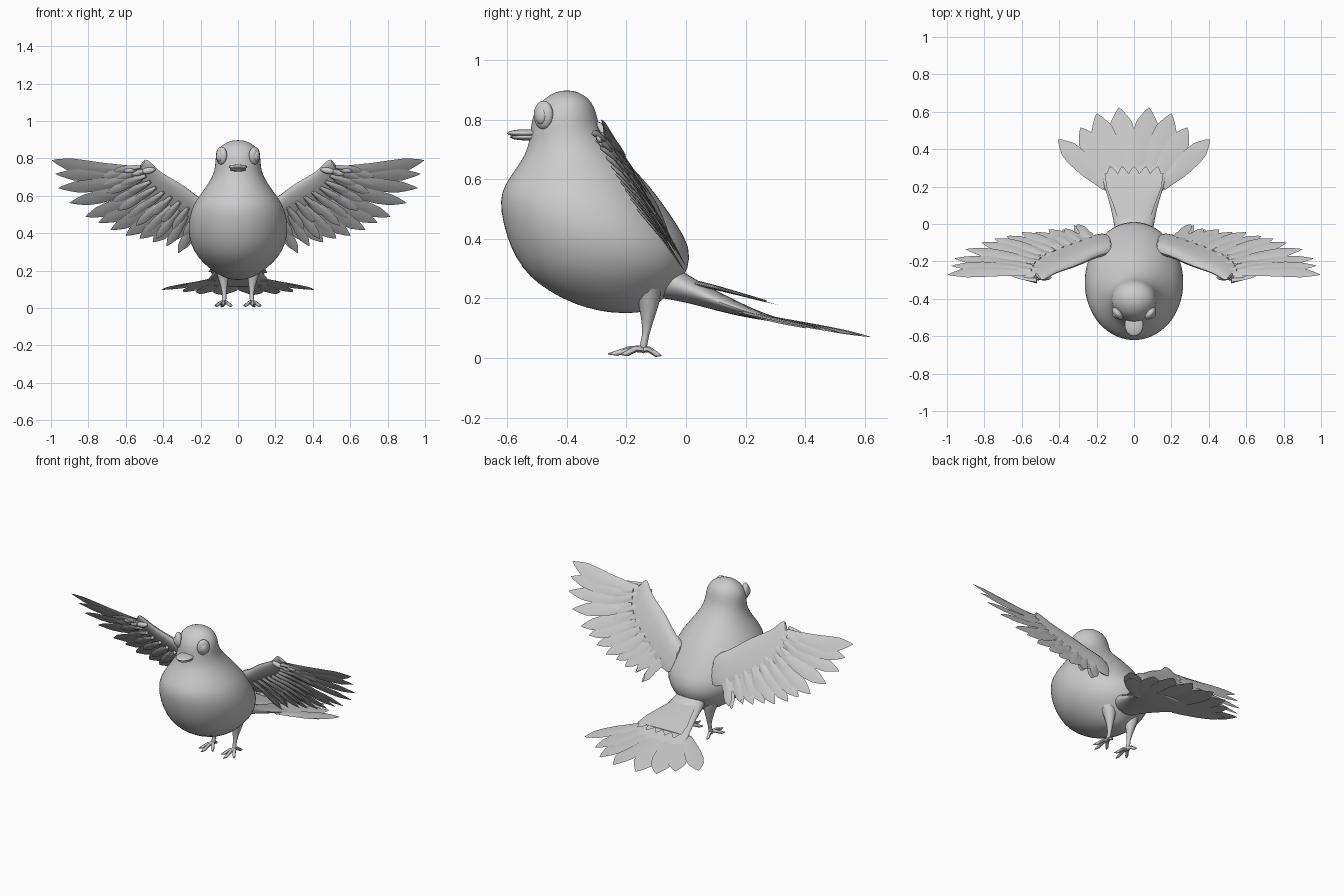
import bpy, bmesh, math
from mathutils import Vector, Matrix

if "Cube" in bpy.data.objects:
    bpy.data.objects.remove(bpy.data.objects["Cube"])

GREY = bpy.data.materials.new("plain grey")
GREY.diffuse_color = (0.6, 0.6, 0.6, 1)
GREY.use_nodes = True
GREY.node_tree.nodes["Principled BSDF"].inputs["Base Color"].default_value = GREY.diffuse_color


def finish(name, bm, mirror=False, subsurf=0, angle=60):
    bmesh.ops.recalc_face_normals(bm, faces=bm.faces)
    me = bpy.data.meshes.new(name)
    bm.to_mesh(me)
    bm.free()
    me.materials.append(GREY)
    ob = bpy.data.objects.new(name, me)
    bpy.context.collection.objects.link(ob)
    if mirror:
        ob.modifiers.new("mirror", 'MIRROR').use_mirror_merge = False
    if subsurf:
        ob.modifiers.new("smooth", 'SUBSURF').levels = subsurf
        ob.modifiers["smooth"].render_levels = subsurf
    bpy.ops.object.select_all(action='DESELECT')
    ob.select_set(True)
    bpy.context.view_layer.objects.active = ob
    bpy.ops.object.shade_smooth_by_angle(angle=math.radians(angle))
    return ob


def loft(bm, rings):
    """Skin a list of equal-length point rings and close both ends."""
    vs = [[bm.verts.new(p) for p in r] for r in rings]
    n = len(vs[0])
    for a, b in zip(vs, vs[1:]):
        for i in range(n):
            j = (i + 1) % n
            bm.faces.new((a[i], a[j], b[j], b[i]))
    bm.faces.new(vs[0][::-1])
    bm.faces.new(vs[-1])


def ellipse(c, u, v, n):
    return [c + u * math.cos(k * math.tau / n) + v * math.sin(k * math.tau / n)
            for k in range(n)]


def tube(bm, pts, radii, n=8):
    pts = [Vector(p) for p in pts]
    rings = []
    for i, (p, r) in enumerate(zip(pts, radii)):
        d = (pts[min(i + 1, len(pts) - 1)] - pts[max(i - 1, 0)]).normalized()
        u = d.orthogonal().normalized() if abs(d.x) > 0.9 else d.cross(Vector((1, 0, 0))).normalized()
        rings.append(ellipse(p, u * r, d.cross(u) * r, n))
    loft(bm, rings)


def feather(bm, base, tip, width, normal, thick=0.012, bend=0.0):
    """Leaf-shaped vane with a raised central rib and a pointed tip."""
    base, tip, nrm = Vector(base), Vector(tip), Vector(normal).normalized()
    side = (tip - base).cross(nrm).normalized()
    rings = []
    for t, w in ((0, .45), (.2, .7), (.45, .95), (.65, 1), (.8, .86), (.87, .62), (.95, .3), (1, .03)):
        c = base.lerp(tip, t) + side * bend * math.sin(math.pi * t)
        h = nrm * thick * 0.5 * (1.05 - t)
        s = side * width * 0.5 * w
        rings.append([c + s, c + s * .4 + h, c - s * .4 + h, c - s, c - s * .4 - h, c + s * .4 - h])
    loft(bm, rings)


def ball(bm, centre, radii, rot=None, u=20, v=12):
    m = Matrix.Translation(centre) @ (rot or Matrix()) @ Matrix.Diagonal((*radii, 1))
    bmesh.ops.create_uvsphere(bm, u_segments=u, v_segments=v, radius=1, matrix=m)


# Body and head: height, front y, back y, half width
BODY = [(.150, -.24, -.16, .03), (.165, -.33, -.12, .08), (.20, -.42, -.07, .14),
        (.25, -.50, -.02, .195), (.30, -.55, .01, .235), (.37, -.59, .018, .263),
        (.45, -.615, -.03, .268), (.53, -.627, -.085, .25), (.58, -.61, -.125, .222),
        (.63, -.575, -.17, .185), (.68, -.54, -.22, .15), (.73, -.525, -.265, .126),
        (.78, -.52, -.292, .121), (.82, -.513, -.30, .119), (.86, -.487, -.315, .098),
        (.885, -.455, -.345, .065), (.898, -.42, -.38, .025)]
bm = bmesh.new()
loft(bm, [ellipse(Vector((0, (f + b) / 2, z)), Vector((w, 0, 0)), Vector((0, (b - f) / 2, 0)), 32)
          for z, f, b, w in BODY])
finish("body", bm, subsurf=1)

# Beak halves
bm = bmesh.new()
ball(bm, (0, -.54, .754), (.05, .06, .013))
ball(bm, (0, -.535, .741), (.044, .055, .011))
finish("beak", bm)

# Eyes: outer lid disc and raised eyeball, facing out and forward
turn = Matrix.Rotation(math.radians(-38), 4, 'Z')
out = turn @ Vector((1, 0, 0))
bm = bmesh.new()
ball(bm, Vector((.088, -.478, .815)), (.023, .038, .048), turn)
finish("eye_rim", bm, mirror=True)
bm = bmesh.new()
ball(bm, Vector((.088, -.478, .812)) + out * .014, (.015, .022, .028), turn)
finish("eyeball", bm, mirror=True)

# Legs with three front toes and one back toe
bm = bmesh.new()
tube(bm, [(.085, -.13, .24), (.08, -.125, .18), (.075, -.13, .12), (.073, -.135, .08), (.075, -.145, .03), (.076, -.15, .02)],
     [.05, .034, .019, .012, .012, .01], 10)
for x, y, z in ((.125, -.22, .012), (.08, -.262, .014), (.03, -.215, .012), (.09, -.083, .008)):
    a, e = Vector((.076, -.145, .03)), Vector((x, y, z))
    tube(bm, [a, a.lerp(e, .35) + Vector((0, 0, .006)), a.lerp(e, .75) - Vector((0, 0, .002)), e],
         [.012, .010, .009, .002], 6)
finish("leg", bm, mirror=True)

# Tail root flattening into the fan
bm = bmesh.new()
TAIL = [(-.12, .28, .08, .08), (-.03, .245, .105, .048), (.08, .20, .122, .034),
        (.18, .162, .155, .022), (.27, .135, .18, .010), (.36, .116, .17, .004)]
loft(bm, [ellipse(Vector((0, y, z)), Vector((w, 0, 0)), Vector((0, .2 * h, h)), 20) for y, z, w, h in TAIL])
finish("tail_root", bm, subsurf=1)

# Long tail feathers in a fan
bm = bmesh.new()
for bx, by, tx, ty, tz, w in ((.03, .2, .08, .622, .07, .14), (.07, .2, .2, .59, .075, .13),
                              (.11, .2, .285, .515, .085, .12), (.15, .2, .405, .452, .097, .105)):
    feather(bm, (bx, by, .15), (tx, ty, tz), w, (.12, .2, 1), .01)
feather(bm, (.13, .19, .15), (.36, .40, .10), .10, (.12, .2, 1), .01)
finish("tail_feathers", bm, mirror=True)

# Upper tail cover with toothed edge
bm = bmesh.new()
COVER = [(-.02, .262, .07, .012), (.1, .236, .11, .008), (.19, .212, .145, .005), (.27, .19, .157, .002)]
loft(bm, [ellipse(Vector((0, y, z)), Vector((w, 0, -.02 * w)), Vector((0, 0, h)), 16) for y, z, w, h in COVER])
for k in range(-2, 3):
    feather(bm, (k * .04, .12, .23), (k * .064, .308, .178), .066, (0, .3, 1), .006)
finish("tail_cover", bm)

# Wings are laid out in front-view coordinates on a plane leaning back
LEAN = Vector((0, 1, .6)).normalized()


def wing(x, z, off=0.0):
    return Vector((x, .178 - .6 * z + .05 * max(0, x - .5), z)) + LEAN * off


# Wing arm: leading and trailing edge points with thickness
ARM = [(.10, .55, .12, .34, .035), (.19, .575, .22, .37, .035), (.27, .65, .33, .42, .028),
       (.35, .698, .42, .47, .024), (.42, .735, .51, .54, .02), (.465, .785, .56, .62, .018),
       (.495, .81, .57, .70, .012)]
bm = bmesh.new()
rings = []
for lx, lz, tx, tz, h in ARM:
    ring = [(0, 0), (.08, .8), (.3, 1), (.65, .55), (1, .06), (.65, -.45), (.3, -1), (.08, -.8)]
    rings.append([wing(lx + (tx - lx) * s, lz + (tz - lz) * s, h * o) for s, o in ring])
loft(bm, rings)
finish("wing_arm", bm, mirror=True, subsurf=1)

# Flight feathers: base x, z, tip x, z, width
FLIGHT = [(.50, .74, .995, .79, .10), (.50, .71, .975, .715, .085), (.50, .69, .96, .642, .085),
          (.48, .66, .90, .56, .085), (.46, .63, .815, .488, .085), (.43, .60, .745, .455, .08),
          (.40, .58, .68, .418, .08), (.36, .56, .60, .385, .08), (.33, .54, .525, .372, .08),
          (.29, .53, .455, .35, .08), (.25, .50, .37, .36, .075), (.22, .48, .285, .355, .07)]
bm = bmesh.new()
for i, (bx, bz, tx, tz, w) in enumerate(FLIGHT):
    off = .004 * (i % 2)
    feather(bm, wing(bx, bz, off), wing(tx, tz, off), w, LEAN + Vector((0, 0, .12)), .016,
            -.03 if i == 0 else -.008)
finish("flight_feathers", bm, mirror=True)


# Covert rows, interpolated along the arm on the back and the front of the wing
def coverts(name, count, start, length, off, width, thick):
    bm = bmesh.new()
    for i in range(count):
        f = 1.2 + i / (count - 1) * (len(ARM) - 2.25)
        k = int(f)
        p = [a + (b - a) * (f - k) for a, b in zip(ARM[k], ARM[min(k + 1, len(ARM) - 1)])]
        lead, trail = Vector(p[0:2]), Vector(p[2:4])
        a = lead.lerp(trail, start)
        ang = math.radians(-62 + 50 * i / (count - 1))
        e = a + Vector((math.cos(ang), math.sin(ang))) * length
        feather(bm, wing(*a, off), wing(*e, off * .5), width, LEAN, thick)
    finish(name, bm, mirror=True)


coverts("back_coverts", 10, .72, .15, .010, .055, .012)
coverts("front_long_coverts", 11, .55, .20, -.014, .05, .02)
coverts("front_short_coverts", 10, .35, .15, -.026, .045, .024)

# Rounded knuckle feathers at the wrist
bm = bmesh.new()
for x, z in ((.48, .745), (.53, .735), (.57, .75)):
    ball(bm, wing(x, z, -.02), (.04, .016, .017), Matrix.Rotation(math.radians(12), 4, 'Y'), 12, 8)
finish("wrist_feathers", bm, mirror=True)
